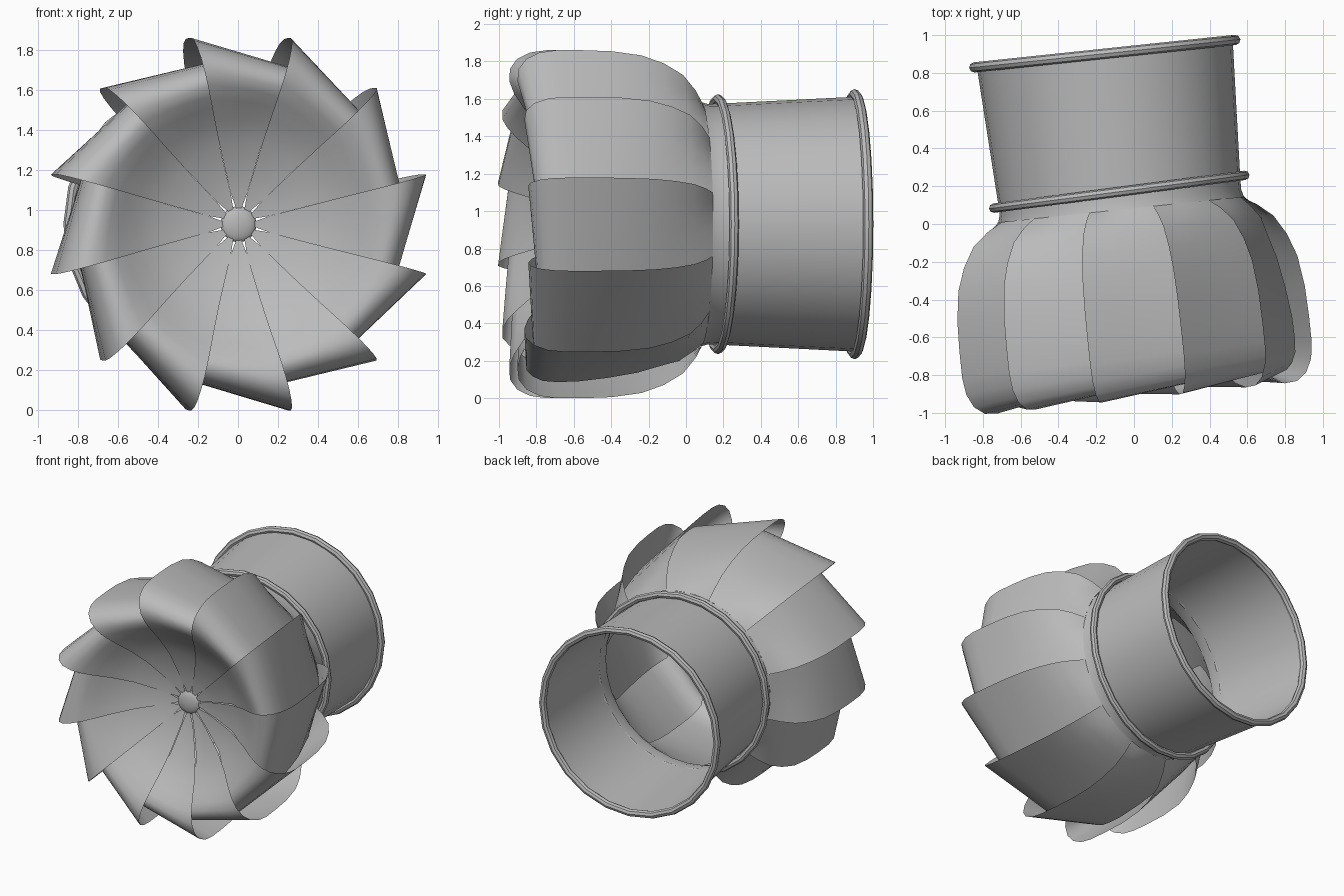
import bpy, bmesh, math
from mathutils import Matrix, Vector

if "Cube" in bpy.data.objects:
    bpy.data.objects.remove(bpy.data.objects["Cube"])

# The whole vent is turned a few degrees about the vertical through the rotor
TURN = Matrix.Translation((0, -0.57, 0.93)) @ Matrix.Rotation(math.radians(6), 4, 'Z') @ Matrix.Translation((0, 0.57, 0))

metal = bpy.data.materials.new("grey_metal")
metal.diffuse_color = (0.5, 0.5, 0.5, 1)
metal.use_nodes = True
metal.node_tree.nodes["Principled BSDF"].inputs["Base Color"].default_value = metal.diffuse_color


def finish(bm, name, angle=40):
    bmesh.ops.transform(bm, matrix=TURN, verts=bm.verts)
    mesh = bpy.data.meshes.new(name)
    bm.to_mesh(mesh)
    bm.free()
    mesh.materials.append(metal)
    ob = bpy.data.objects.new(name, mesh)
    bpy.context.collection.objects.link(ob)
    bpy.ops.object.select_all(action='DESELECT')
    ob.select_set(True)
    bpy.context.view_layer.objects.active = ob
    bpy.ops.object.shade_smooth_by_angle(angle=math.radians(angle))
    return ob


def polar(r, a, v):
    return Vector((r * math.cos(a), v, r * math.sin(a)))


def lathe(name, profile, n=24, closed=False, lean=0):
    """Turn a (radius, depth) profile round the y axis, leaning it along x if asked."""
    bm = bmesh.new()
    rows = [[bm.verts.new(polar(r, math.tau * i / n, v + lean * r * math.cos(math.tau * i / n)))
             for i in range(n)] for r, v in profile]
    count = len(rows) if closed else len(rows) - 1
    for k in range(count):
        a, b = rows[k], rows[(k + 1) % len(rows)]
        for i in range(n):
            j = (i + 1) % n
            bm.faces.new((a[i], b[i], b[j], a[j]))
    return finish(bm, name)


def bead(name, r, v, t, lean=0):
    """Rolled rim round the duct."""
    lathe(name, [(r + t * math.cos(k * math.tau / 8), v + t * math.sin(k * math.tau / 8))
                 for k in range(8)], closed=True, lean=lean)


# Duct and its two rolled rims
lathe("duct", [(0.655, 0.075), (0.643, 0.12), (0.645, 0.19), (0.682, 0.93)], 32)
bead("neck_rim", 0.67, 0.175, 0.025, 0.025)
bead("end_rim", 0.695, 0.91, 0.027)

# Rotor blades: profile of the flared edge and of the tucked edge (radius, depth)
flared = [(0.657, 0.08), (0.74, 0.035), (0.826, -0.035), (0.89, -0.14), (0.934, -0.26),
          (0.957, -0.42), (0.963, -0.58), (0.963, -0.72), (0.95, -0.81), (0.915, -0.88),
          (0.86, -0.92), (0.79, -0.925), (0.72, -0.90), (0.64, -0.85), (0.54, -0.775),
          (0.40, -0.695), (0.25, -0.645), (0.16, -0.62), (0.06, -0.605)]
tucked = [(0.657, 0.08), (0.68, 0.035), (0.71, -0.035), (0.745, -0.14), (0.78, -0.26),
          (0.805, -0.42), (0.82, -0.58), (0.822, -0.70), (0.815, -0.78), (0.79, -0.84),
          (0.755, -0.875), (0.71, -0.88), (0.66, -0.85), (0.60, -0.805), (0.52, -0.745),
          (0.40, -0.68), (0.25, -0.635), (0.16, -0.615), (0.06, -0.605)]
STEPS = 6
for b in range(12):
    bm = bmesh.new()
    tip = math.radians(15 + 30 * b)
    rows = []
    for k, ((r1, v1), (r0, v0)) in enumerate(zip(flared, tucked)):
        # blades narrow to a point near the hub
        inset = math.radians(9) if k == len(flared) - 1 else 0
        a1, a0 = tip - inset, tip - math.radians(30) + inset
        p1, p0 = polar(r1, a1, v1), polar(r0, a0, v0)
        flat = min(1, (r1 - r0) / 0.1)
        # the tucked edge runs on under the next blade until it meets it
        reach = 1 + 0.44 * flat
        row = []
        for i in range(STEPS + 1):
            t = reach * i / STEPS
            arc = polar(r1 + (r0 - r1) * t, a1 + (a0 - a1) * t, v1 + (v0 - v1) * t)
            row.append(bm.verts.new(arc.lerp(p1.lerp(p0, t), flat)))
        rows.append(row)
    for ra, rb in zip(rows, rows[1:]):
        for i in range(STEPS):
            bm.faces.new((ra[i], ra[i + 1], rb[i + 1], rb[i]))
    finish(bm, f"rotor_blade_{b + 1}", 60)

# Low domed hub at the bottom of the dish
bm = bmesh.new()
bmesh.ops.create_uvsphere(bm, u_segments=24, v_segments=12, radius=0.09)
bmesh.ops.transform(bm, matrix=Matrix.Translation((0, -0.595, 0)) @ Matrix.Rotation(math.pi / 2, 4, 'X')
                    @ Matrix.Diagonal((1, 1, 0.35, 1)), verts=bm.verts)
finish(bm, "hub")
